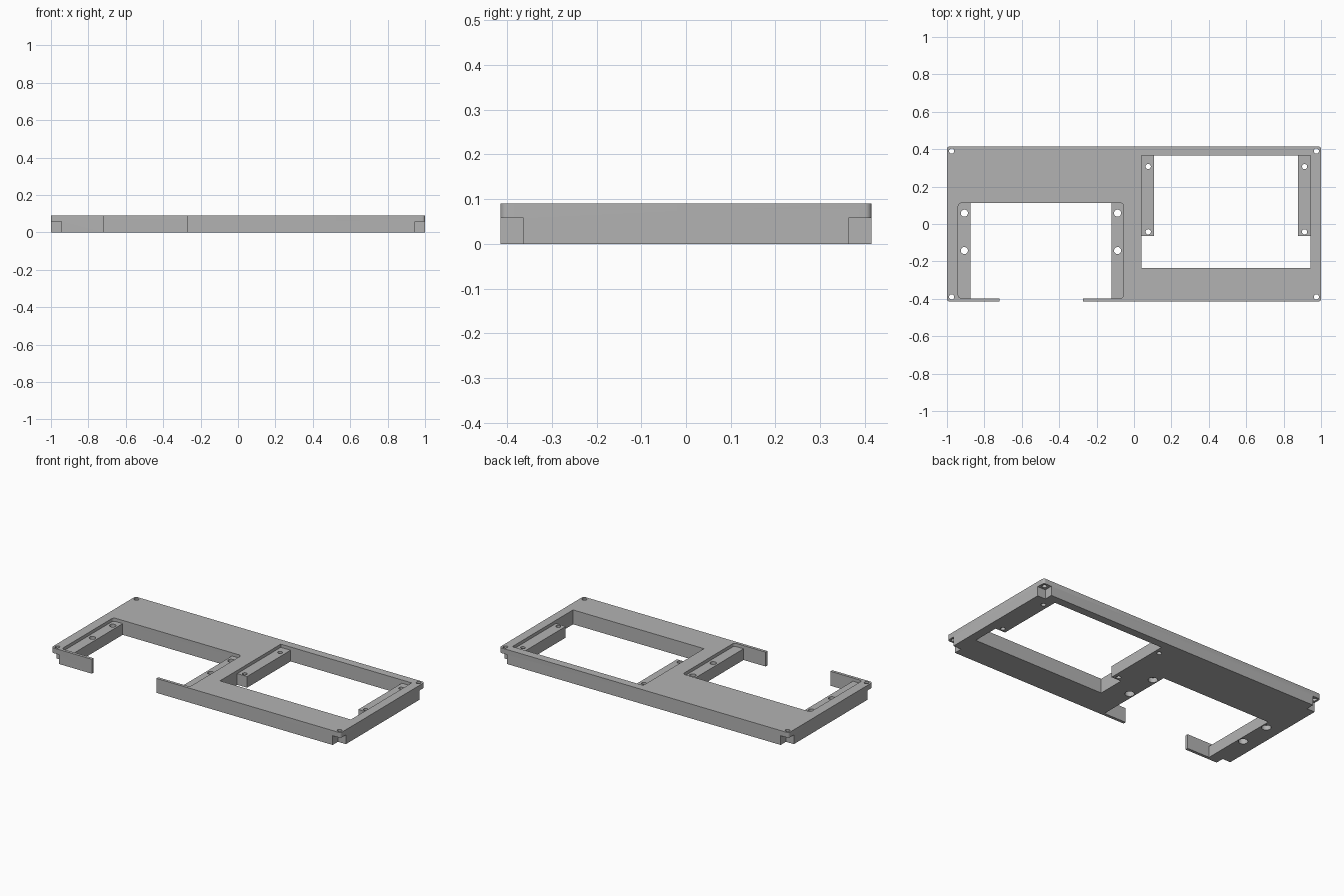
import bpy, bmesh
from math import cos, sin, pi, radians

cube = bpy.data.objects.get("Cube")
if cube:
    bpy.data.objects.remove(cube, do_unlink=True)

grey = bpy.data.materials.new("Plain Grey")
grey.use_nodes = True
colour = (0.45, 0.45, 0.45, 1)
grey.diffuse_color = colour
grey.node_tree.nodes["Principled BSDF"].inputs["Base Color"].default_value = colour

TOP = 0.09
HALF_Y = 0.415
LEDGE = 0.07     # height of the recessed mounting ledges
LOW, HIGH = -0.05, 0.15   # range of a cut that goes right through


def prism(name, points, z0, z1):
    """Extrude a counter-clockwise outline from z0 to z1."""
    bm = bmesh.new()
    face = bm.faces.new([bm.verts.new((x, y, z0)) for x, y in points])
    new = bmesh.ops.extrude_face_region(bm, geom=[face])["geom"]
    bmesh.ops.translate(bm, vec=(0, 0, z1 - z0),
                        verts=[v for v in new if isinstance(v, bmesh.types.BMVert)])
    bmesh.ops.recalc_face_normals(bm, faces=bm.faces)
    mesh = bpy.data.meshes.new(name)
    bm.to_mesh(mesh)
    bm.free()
    mesh.materials.append(grey)
    ob = bpy.data.objects.new(name, mesh)
    bpy.context.collection.objects.link(ob)
    return ob


def rect(x0, x1, y0, y1, r=0):
    """Rectangle outline, with rounded corners when r is given."""
    if not r:
        return [(x0, y0), (x1, y0), (x1, y1), (x0, y1)]
    centres = [(x1 - r, y1 - r), (x0 + r, y1 - r), (x0 + r, y0 + r), (x1 - r, y0 + r)]
    return [(cx + r * cos(a), cy + r * sin(a))
            for i, (cx, cy) in enumerate(centres)
            for a in [(i + k / 6) * pi / 2 for k in range(7)]]


def circle(x, y, r, n=24):
    return [(x + r * cos(2 * pi * k / n), y + r * sin(2 * pi * k / n)) for k in range(n)]


frame = prism("mounting_frame", rect(-1, 1, -HALF_Y, HALF_Y, 0.015), 0, TOP)


def cut(points, z0=LOW, z1=HIGH):
    cutter = prism("cutter", points, z0, z1)
    cutter.hide_render = True
    mod = frame.modifiers.new("cut", "BOOLEAN")
    mod.operation = "DIFFERENCE"
    mod.solver = "EXACT"
    mod.object = cutter
    bpy.context.view_layer.objects.active = frame
    bpy.ops.object.modifier_apply(modifier=mod.name)
    bpy.data.objects.remove(cutter, do_unlink=True)


# Open-fronted bay: shallow pocket, through opening and gap in the front wall
cut(rect(-0.94, -0.055, -0.397, 0.112, 0.018), LEDGE)
cut(rect(-0.875, -0.12, -0.397, 0.112))
cut(rect(-0.72, -0.273, -0.5, -0.38))

# Closed bay: shallow pocket and a through opening that leaves two ledges
cut(rect(0.04, 0.945, -0.235, 0.365), LEDGE)
cut([(0.04, -0.235), (0.945, -0.235), (0.945, -0.065), (0.877, -0.065),
     (0.877, 0.365), (0.108, 0.365), (0.108, -0.065), (0.04, -0.065)])

# Corner notches underneath and corner screw holes
for sx in (-1, 1):
    for sy in (-1, 1):
        xs = sorted((sx * 0.945, sx * 1.1))
        ys = sorted((sy * 0.363, sy * 0.5))
        cut(rect(*xs, *ys), LOW, 0.058)
        cut(circle(sx * 0.975, sy * 0.39, 0.014))

# Ledge holes: counterbored below in the open bay, plain in the closed bay
for x in (-0.907, -0.088):
    for y in (0.058, -0.142):
        cut(circle(x, y, 0.019))
        cut(circle(x, y, 0.027), LOW, 0.03)
for x in (0.076, 0.912):
    for y in (0.307, -0.042):
        cut(circle(x, y, 0.014))

# Tidy coplanar faces, then smooth the round walls only
bm = bmesh.new()
bm.from_mesh(frame.data)
bmesh.ops.remove_doubles(bm, verts=bm.verts, dist=0.0001)
bmesh.ops.dissolve_limit(bm, angle_limit=radians(1), verts=bm.verts, edges=bm.edges)
bm.to_mesh(frame.data)
bm.free()
bpy.ops.object.select_all(action="DESELECT")
frame.select_set(True)
bpy.context.view_layer.objects.active = frame
bpy.ops.object.shade_smooth_by_angle(angle=radians(30))
